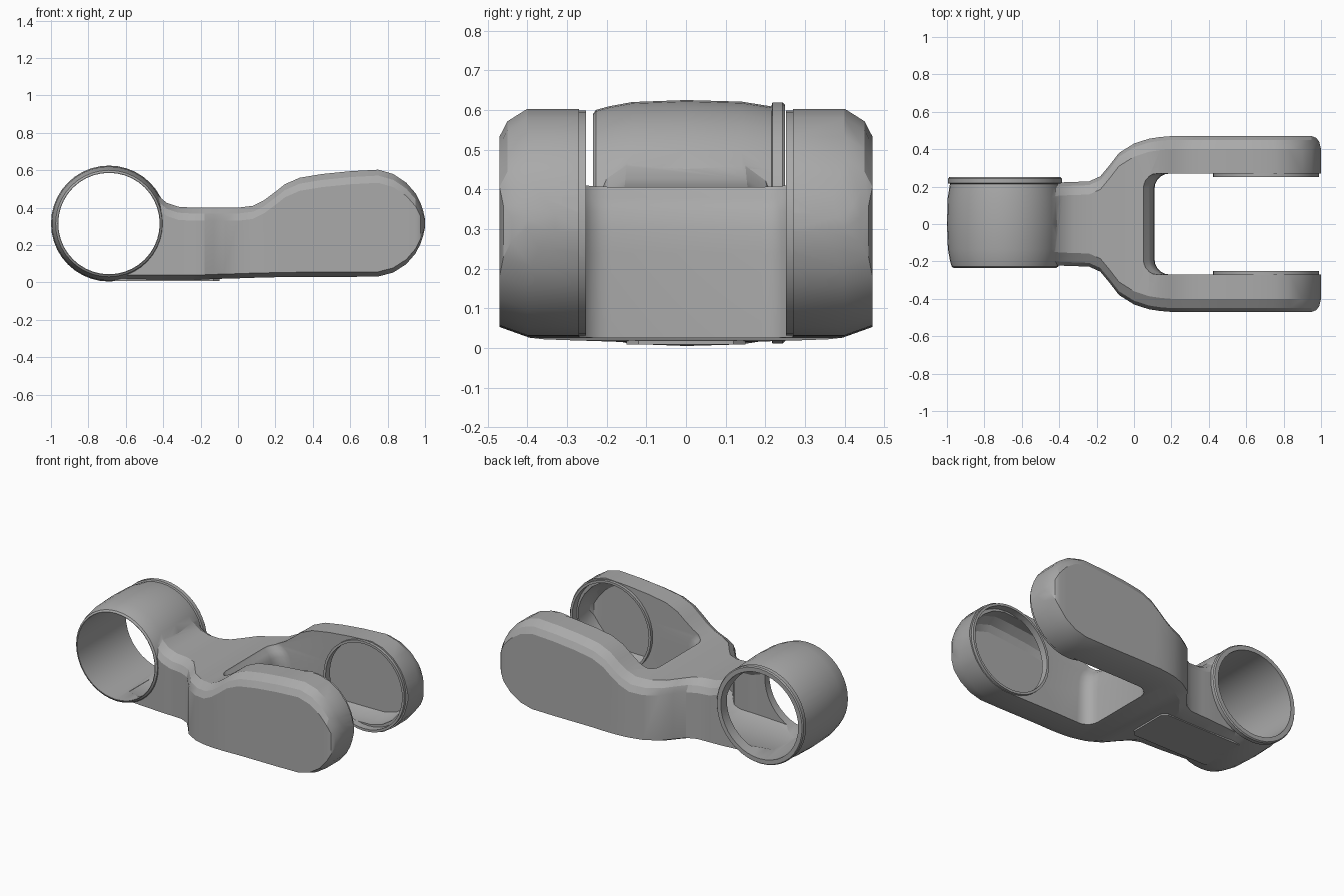
import bpy, bmesh
from math import sin, cos, pi

cube = bpy.data.objects.get("Cube")
if cube:
    bpy.data.objects.remove(cube, do_unlink=True)

metal = bpy.data.materials.new("grey metal")
metal.use_nodes = True
grey = (0.4, 0.4, 0.4, 1)
metal.diffuse_color = grey
metal.node_tree.nodes["Principled BSDF"].inputs["Base Color"].default_value = grey


def loft(name, loops):
    """Skin a row of equal point loops and cap both ends."""
    bm = bmesh.new()
    rows = [[bm.verts.new(p) for p in loop] for loop in loops]
    n = len(rows[0])
    bm.faces.new(rows[0])
    bm.faces.new(rows[-1])
    for a, b in zip(rows, rows[1:]):
        for i in range(n):
            j = (i + 1) % n
            bm.faces.new((a[i], a[j], b[j], b[i]))
    bmesh.ops.recalc_face_normals(bm, faces=bm.faces)
    mesh = bpy.data.meshes.new(name)
    bm.to_mesh(mesh)
    bm.free()
    mesh.materials.append(metal)
    obj = bpy.data.objects.new(name, mesh)
    bpy.context.collection.objects.link(obj)
    return obj


def lathe(name, cx, cz, profile, sides=40):
    """Turn (radius, y) points about an axis along y."""
    angles = [2 * pi * i / sides for i in range(sides)]
    return loft(name, [[(cx + r * cos(a), y, cz + r * sin(a)) for a in angles]
                       for r, y in profile])


def activate(obj):
    bpy.ops.object.select_all(action='DESELECT')
    obj.select_set(True)
    bpy.context.view_layer.objects.active = obj


def combine(obj, other, operation):
    """Apply a boolean and discard the second object."""
    mod = obj.modifiers.new("boolean", 'BOOLEAN')
    mod.operation = operation
    mod.solver = 'EXACT'
    mod.object = other
    activate(obj)
    bpy.ops.object.modifier_apply(modifier=mod.name)
    bpy.data.objects.remove(other, do_unlink=True)


def section(x, half, top, bottom):
    """Cross-section with a large top chamfer and a small bottom one."""
    c = min(0.07, 0.4 * (top - bottom))
    b = min(0.025, 0.15 * (top - bottom))
    side = [(half - 0.07, top), (half - 0.02, top - 0.45 * c), (half, top - c),
            (half, bottom + b), (half - 0.07, bottom)]
    return [(x, y, z) for y, z in side] + [(x, -y, z) for y, z in reversed(side)]


# Fork body: x, half width, top, bottom
stations = [
    (-0.69, 0.2, 0.3, 0.015), (-0.48, 0.215, 0.515, 0.015),
    (-0.42, 0.22, 0.458, 0.015), (-0.38, 0.223, 0.425, 0.015),
    (-0.32, 0.225, 0.405, 0.015), (-0.24, 0.228, 0.4, 0.015),
    (-0.18, 0.255, 0.4, 0.016), (-0.13, 0.315, 0.4, 0.018),
    (-0.08, 0.38, 0.4, 0.02), (0, 0.43, 0.4, 0.022),
    (0.08, 0.456, 0.41, 0.025), (0.14, 0.465, 0.44, 0.026),
    (0.2, 0.47, 0.485, 0.028), (0.25, 0.47, 0.525, 0.028),
    (0.33, 0.47, 0.56, 0.03), (0.45, 0.47, 0.58, 0.03),
    (0.6, 0.47, 0.595, 0.03), (0.75, 0.47, 0.603, 0.032),
    (0.83, 0.47, 0.58, 0.053), (0.9, 0.47, 0.533, 0.098),
    (0.95, 0.47, 0.476, 0.156), (0.975, 0.46, 0.427, 0.205),
    (0.99, 0.44, 0.383, 0.25), (1.0, 0.4, 0.338, 0.295)]
body = loft("fork_link", [section(*s) for s in stations])

# Slot between the prongs, with rounded corners and a softened upper edge
RING_X, EYE_X, AXIS_Z = -0.69, 0.705, 0.315
slot_edge = [(0.11, -0.2), (0.11, 0.24), (0.106, 0.3), (0.096, 0.345),
             (0.078, 0.378), (0.055, 0.397), (0.045, 0.415), (0.045, 0.9)]


def slot(offset, half, r=0.08):
    """Slot cutter, moved back by an offset and of a given half width."""
    loops = []
    for x, z in slot_edge:
        arc = [(x - offset + r * (1 - sin(a)), half - r + r * cos(a))
               for a in [i * pi / 10 for i in range(6)]]
        plan = [(1.2, half)] + arc + [(u, -v) for u, v in reversed(arc)] + [(1.2, -half)]
        loops.append([(u, v, z) for u, v in plan])
    return loft("slot_cutter", loops)


combine(body, slot(0, 0.27), 'DIFFERENCE')

# Raised round pads inside the prongs
for side in (1, -1):
    combine(body, lathe("prong_pad", EYE_X, AXIS_Z, [
        (0.283, side * 0.252), (0.283, side * 0.29)]), 'UNION')

# Shallow pad under the neck
pad_plan = [(-0.66, -0.15), (-0.13, -0.15), (-0.1, -0.12),
            (-0.1, 0.12), (-0.13, 0.15), (-0.66, 0.15)]
combine(body, loft("underside_pad", [[(x, y, z) for x, y in pad_plan]
                                     for z in (0.009, 0.03)]), 'UNION')

# Slightly barrelled ring with a rounded front and a back flange
combine(body, lathe("ring", RING_X, AXIS_Z, [
    (0.274, -0.235), (0.285, -0.227), (0.294, -0.195), (0.305, -0.135), (0.31, 0),
    (0.306, 0.14), (0.294, 0.215), (0.304, 0.218), (0.304, 0.243),
    (0.298, 0.25)]), 'UNION')

# Hollow inside of the neck and prongs, following the outer shell
cavity = loft("cavity", [section(x - (0.03 if x > 0.7 else 0), half - 0.03,
                                 top - 0.03, bottom + 0.027)
                         for x, half, top, bottom in stations[:-1]])
combine(cavity, slot(0.03, 0.295), 'DIFFERENCE')
combine(body, cavity, 'DIFFERENCE')

# Round openings in the prongs and the bore through the ring
combine(body, lathe("opening_cutter", EYE_X, AXIS_Z, [(0.268, -0.298), (0.268, 0.298)]),
        'DIFFERENCE')
combine(body, lathe("bore_cutter", RING_X, AXIS_Z, [(0.271, -0.5), (0.271, 0.5)]),
        'DIFFERENCE')

activate(body)
bpy.ops.object.shade_smooth_by_angle(angle=0.4)
